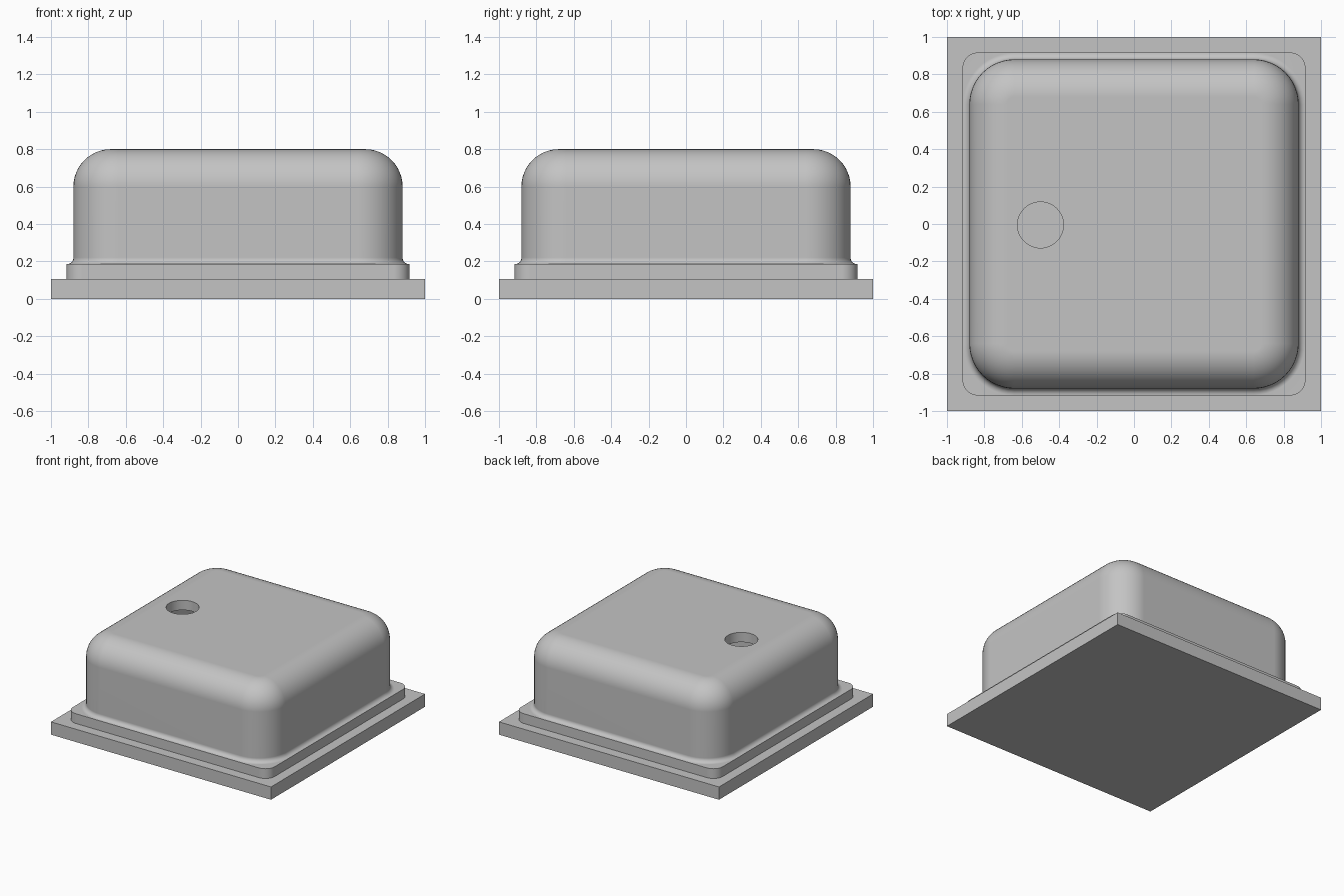
import bpy, bmesh, math

cube = bpy.data.objects.get("Cube")
if cube:
    bpy.data.objects.remove(cube, do_unlink=True)

SEG = 12          # segments per rounded corner
HALF, RAD = 0.88, 0.24   # cover half width and corner radius
TOP, FLANGE, BASE = 0.80, 0.185, 0.105
THICK = 0.08      # sheet thickness

grey = bpy.data.materials.new("light grey")
grey.use_nodes = True
colour = (0.55, 0.55, 0.55, 1)
grey.diffuse_color = colour
grey.node_tree.nodes["Principled BSDF"].inputs["Base Color"].default_value = colour


def make_object(name, bm):
    bmesh.ops.recalc_face_normals(bm, faces=bm.faces)
    mesh = bpy.data.meshes.new(name)
    bm.to_mesh(mesh)
    bm.free()
    mesh.materials.append(grey)
    obj = bpy.data.objects.new(name, mesh)
    bpy.context.collection.objects.link(obj)
    return obj


def rounded_ring(bm, half, rad, z):
    """Rounded square loop of vertices."""
    ring, c = [], half - rad
    for k, (sx, sy) in enumerate(((1, 1), (-1, 1), (-1, -1), (1, -1))):
        for i in range(SEG + 1):
            a = math.pi / 2 * (k + i / SEG)
            ring.append(bm.verts.new((sx * c + rad * math.cos(a),
                                      sy * c + rad * math.sin(a), z)))
    return ring


def quarter(r, steps):
    """(inset, rise) pairs along a quarter round, wall to top."""
    for i in range(steps + 1):
        a = math.pi / 2 * i / steps
        yield r * (1 - math.cos(a)), r * math.sin(a)


# base plate
bm = bmesh.new()
bmesh.ops.create_cube(bm, size=1)
for v in bm.verts:
    v.co = (v.co.x * 2, v.co.y * 2, (v.co.z + 0.5) * BASE)
make_object("base_plate", bm)

# pressed cover: flange, foot fillet, wall, rounded shoulder, then hollow inside
outer = [(0.917, 0.085, BASE), (0.917, 0.085, FLANGE)]
foot = 0.035
for i in range(7):
    a = math.pi / 2 * i / 6
    d = foot * (1 - math.sin(a))
    outer.append((HALF + d, RAD + d, FLANGE + foot * (1 - math.cos(a))))
outer += [(HALF - d, RAD - d, TOP - 0.2 + h) for d, h in quarter(0.2, 12)]
ih, ir = HALF - THICK, RAD - THICK
inner = [(ih, ir, BASE)]
inner += [(ih - d, ir - d, TOP - THICK - 0.12 + h) for d, h in quarter(0.12, 8)]

bm = bmesh.new()
rings = [rounded_ring(bm, *p) for p in inner[::-1] + outer]
for a, b in zip(rings, rings[1:]):
    n = len(a)
    for i in range(n):
        j = (i + 1) % n
        bm.faces.new((a[i], a[j], b[j], b[i]))
bm.faces.new(rings[0])
bm.faces.new(rings[-1])
cover = make_object("cover", bm)

# vent hole through the top sheet
bm = bmesh.new()
bmesh.ops.create_cone(bm, cap_ends=True, segments=48, radius1=0.123, radius2=0.123, depth=0.3)
bmesh.ops.translate(bm, verts=bm.verts, vec=(-0.5, -0.005, TOP - THICK / 2))
cutter = make_object("hole_cutter", bm)
cutter.hide_render = True

bpy.ops.object.select_all(action="DESELECT")
cover.select_set(True)
bpy.context.view_layer.objects.active = cover
cut = cover.modifiers.new("vent_hole", "BOOLEAN")
cut.operation = "DIFFERENCE"
cut.solver = "EXACT"
cut.object = cutter
bpy.ops.object.modifier_apply(modifier=cut.name)
bpy.data.objects.remove(cutter, do_unlink=True)

# smooth rounds, crisp edges and flat large faces
bpy.ops.object.shade_smooth_by_angle(angle=math.radians(35))
weighted = cover.modifiers.new("flat_faces", "WEIGHTED_NORMAL")
weighted.keep_sharp = True
